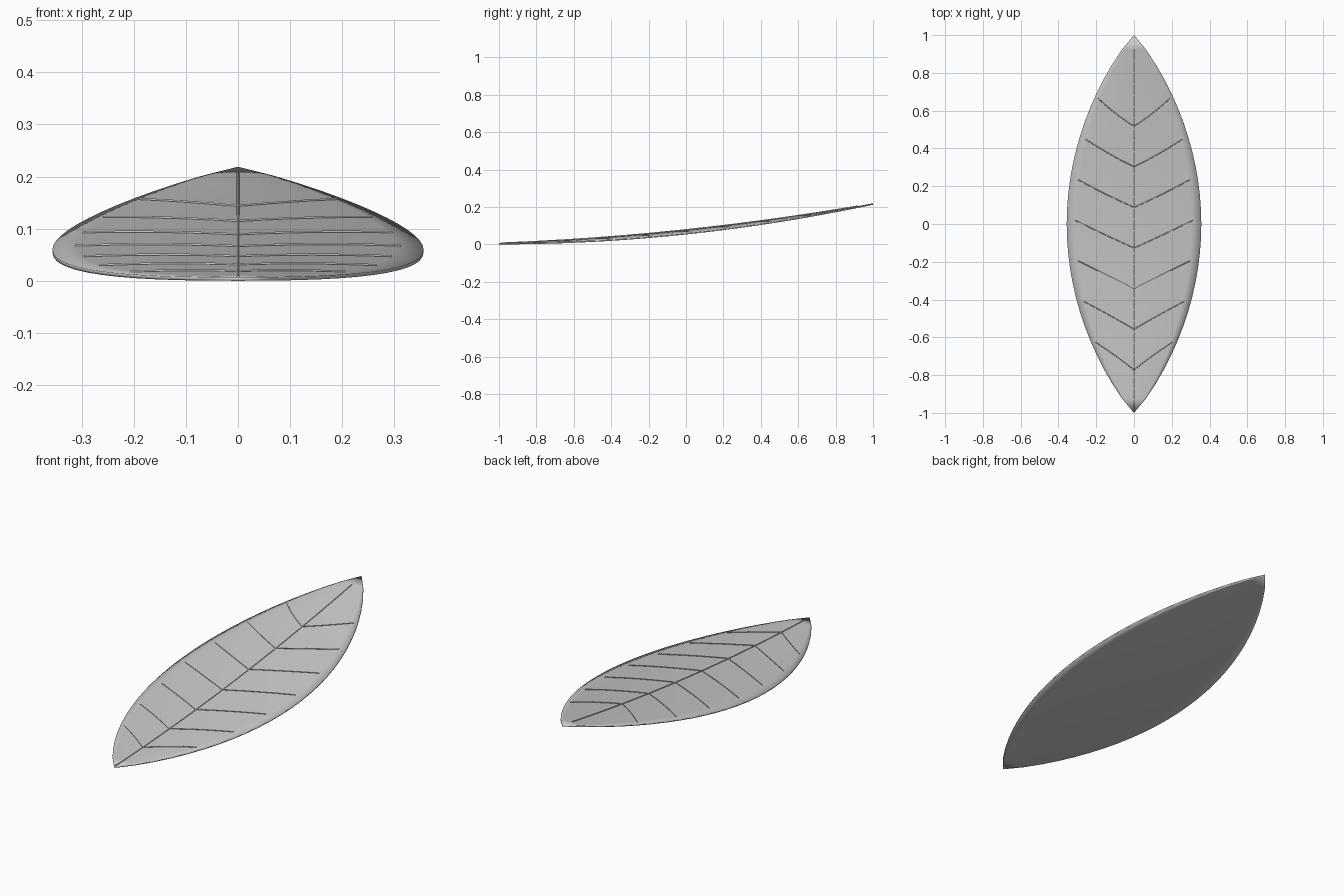
import bpy
import bmesh

if "Cube" in bpy.data.objects:
    bpy.data.objects.remove(bpy.data.objects["Cube"])

HALF_WIDTH = 0.356
THICKNESS = 0.007
ARCH = 0.0185

grey = bpy.data.materials.new("leaf grey")
grey.use_nodes = True
grey.diffuse_color = (0.6, 0.6, 0.6, 1)
grey.node_tree.nodes["Principled BSDF"].inputs["Base Color"].default_value = (0.6, 0.6, 0.6, 1)


def width(y):
    return HALF_WIDTH * max(0, 1 - y * y) ** 0.9


def sheet_z(across, y):
    # Lengthwise curl plus a crosswise arch; across runs from -1 to 1
    curl = 0.0565 + 0.106 * y + 0.053 * y * y
    return curl + ARCH * (1 - y * y) * (1 - across * across)


def add_object(name, data):
    obj = bpy.data.objects.new(name, data)
    bpy.context.collection.objects.link(obj)
    data.materials.append(grey)
    return obj


# Leaf blade: an arched, pointed sheet with a soft-edged thickness
bm = bmesh.new()
bmesh.ops.create_grid(bm, x_segments=14, y_segments=26, size=1)
for v in bm.verts:
    across, y = v.co.x, v.co.y
    v.co = (across * width(y), y, sheet_z(across, y))
bmesh.ops.remove_doubles(bm, verts=bm.verts, dist=0.0005)
for f in bm.faces:
    f.smooth = True
mesh = bpy.data.meshes.new("leaf_blade")
bm.to_mesh(mesh)
bm.free()
blade = add_object("leaf_blade", mesh)
solid = blade.modifiers.new("thickness", "SOLIDIFY")
solid.thickness = THICKNESS
solid.offset = 0


# Veins: thin tubes lying on the upper surface
def add_vein(name, path, radius, lift):
    curve = bpy.data.curves.new(name, "CURVE")
    curve.dimensions = "3D"
    curve.bevel_depth = radius
    curve.bevel_resolution = 1
    curve.use_fill_caps = True
    spline = curve.splines.new("POLY")
    spline.points.add(len(path) - 1)
    for i, (x, y) in enumerate(path):
        z = sheet_z(x / width(y), y) + THICKNESS / 2 + lift
        spline.points[i].co = (x, y, z, 1)
    add_object(name, curve)


add_vein("midrib", [(0, -0.99 + 1.91 * i / 32) for i in range(33)], 0.003, 0.0005)

reach = [0.205, 0.265, 0.295, 0.312, 0.297, 0.258, 0.19]
for n, tip in enumerate(reach):
    root = -0.772 + 0.215 * n
    sag = 0.03 * (n - 2) / 4
    for side, label in ((1, "left"), (-1, "right")):
        path = []
        for i in range(13):
            t = i / 12
            path.append((side * tip * t, root + 0.147 * t - sag * t * (1 - t)))
        add_vein(f"{label}_vein_{n + 1}", path, 0.0022, 0.0012)
